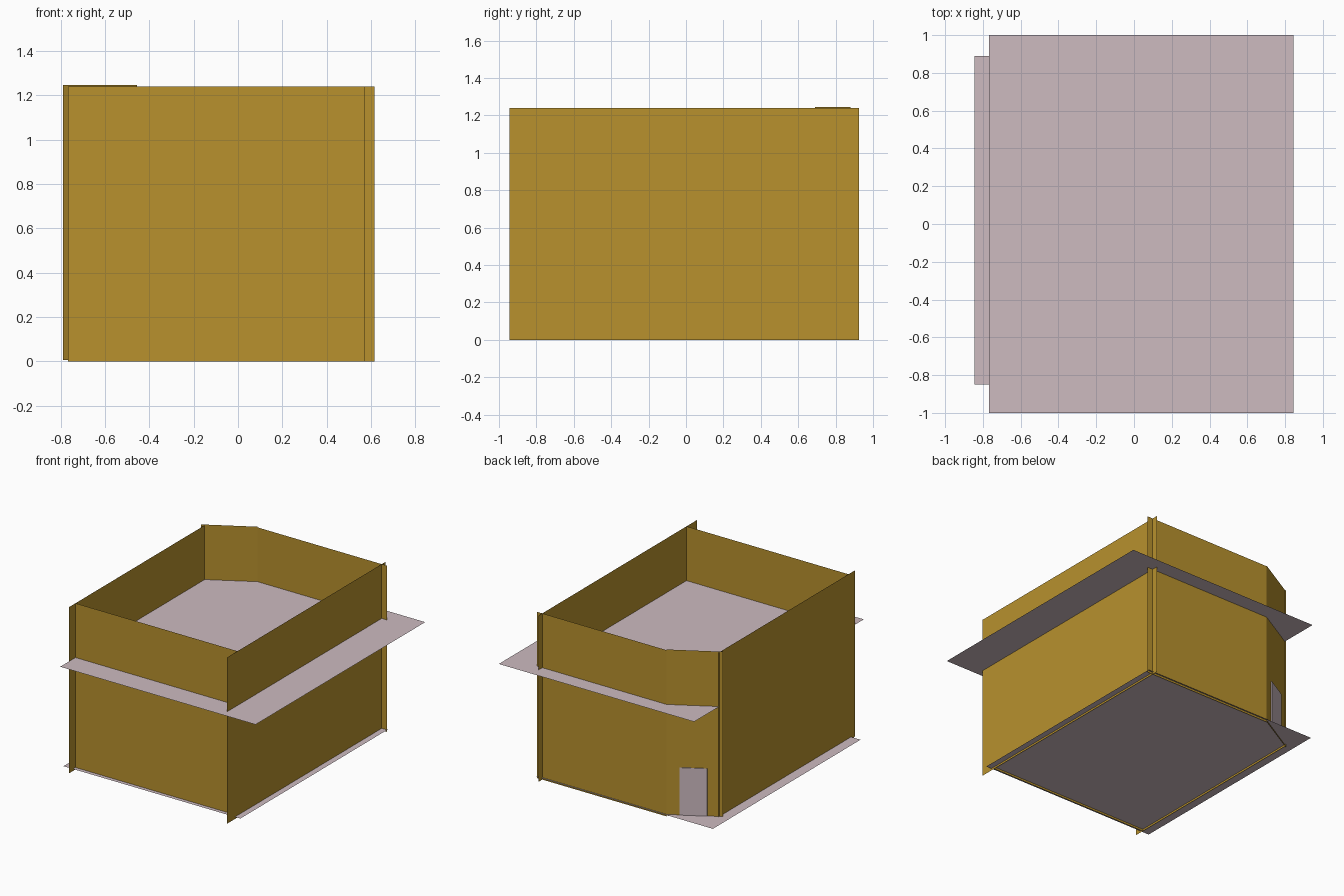
import bpy
from mathutils import Vector

if "Cube" in bpy.data.objects:
    bpy.data.objects.remove(bpy.data.objects["Cube"])


def material(name, rgb):
    m = bpy.data.materials.new(name)
    m.diffuse_color = (*rgb, 1)
    m.use_nodes = True
    m.node_tree.nodes["Principled BSDF"].inputs["Base Color"].default_value = m.diffuse_color
    return m


ochre = material("ochre wall", (0.48, 0.285, 0.027))
mauve = material("pale mauve", (0.61, 0.495, 0.53))


def mesh_object(name, verts, faces, mat):
    me = bpy.data.meshes.new(name)
    me.from_pydata(verts, [], faces)
    me.materials.append(mat)
    ob = bpy.data.objects.new(name, me)
    bpy.context.collection.objects.link(ob)
    return ob


def slab(name, x0, x1, y0, y1, z):
    """Horizontal sheet."""
    mesh_object(name, [(x0, y0, z), (x1, y0, z), (x1, y1, z), (x0, y1, z)],
                [(0, 1, 2, 3)], mauve)


def wall(name, a, b, z0=0.0, z1=1.24):
    """Upright sheet from plan point a to plan point b."""
    mesh_object(name, [(*a, z0), (*b, z0), (*b, z1), (*a, z1)],
                [(0, 1, 2, 3)], ochre)


# Floor and overhanging ceiling sheets
slab("floor", -0.845, 0.615, -0.85, 0.89, 0.015)
slab("ceiling", -0.767, 0.845, -1.0, 1.0, 0.835)

# Straight walls, overlapping at the corners
wall("front_wall", (-0.767, -0.82), (0.57, -0.82))
wall("right_wall", (0.57, -0.945), (0.57, 0.925))
wall("back_wall", (0.615, 0.88), (-0.455, 0.88))
wall("left_wall", (-0.767, 0.715), (-0.767, -0.895))

# Angled corner wall
start, end = Vector((-0.455, 0.88)), Vector((-0.79, 0.69))
wall("angled_wall", start, end, 0.005, 1.245)

# Door: thin plate on the outside of the angled wall
along = end - start
out = Vector((along.y, -along.x)).normalized()
if out.y < 0:
    out = -out
p, q = start + along * 0.23, start + along * 0.72
plan = [p - out * 0.003, q - out * 0.003, q + out * 0.006, p + out * 0.006]
mesh_object("door", [(*c, z) for z in (0.016, 0.37) for c in plan],
            [(0, 1, 2, 3), (7, 6, 5, 4), (0, 4, 5, 1),
             (1, 5, 6, 2), (2, 6, 7, 3), (3, 7, 4, 0)], mauve)
